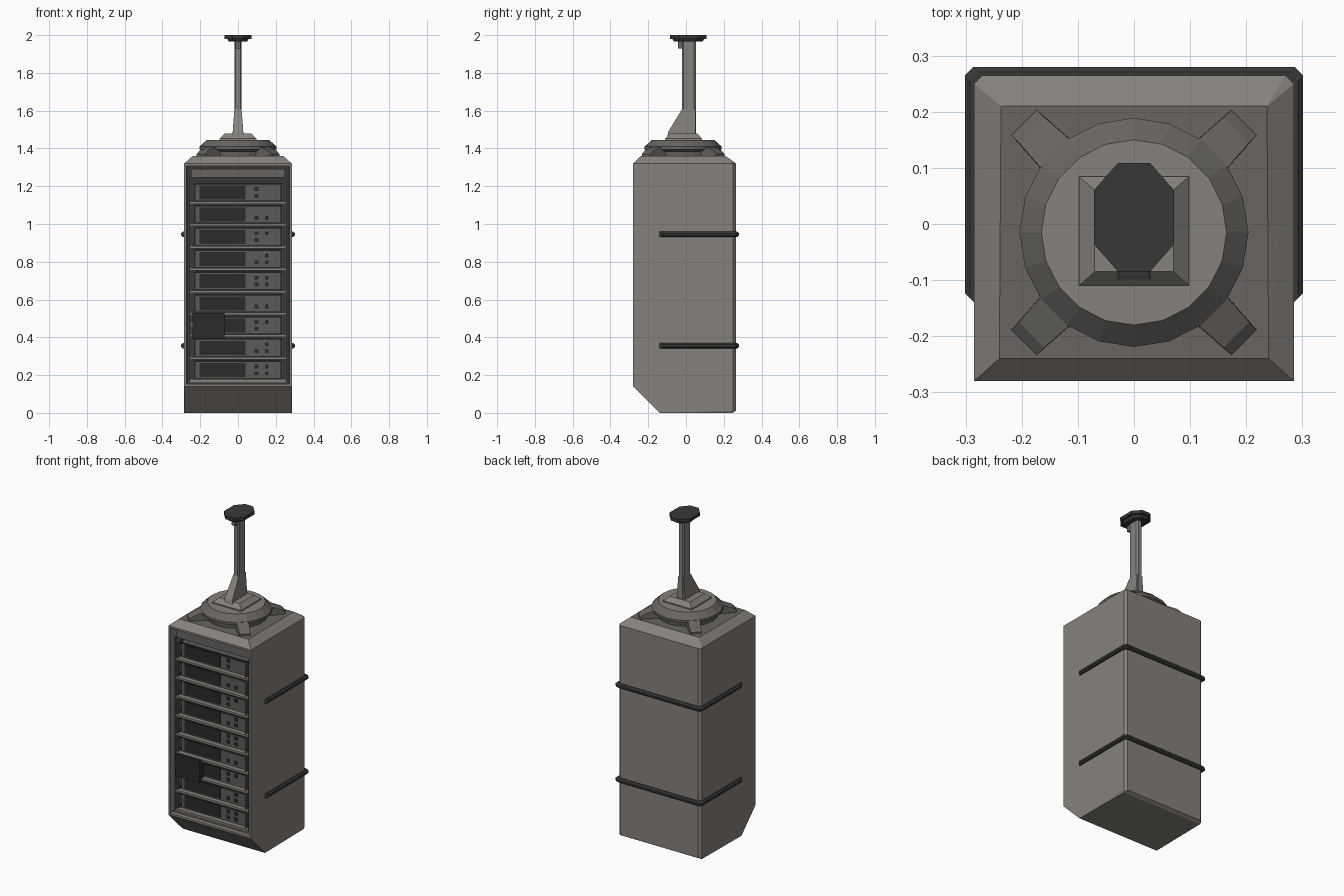
import bpy, bmesh, math
from mathutils import Vector

if "Cube" in bpy.data.objects:
    bpy.data.objects.remove(bpy.data.objects["Cube"])


def material(name, r, g, b):
    m = bpy.data.materials.new(name)
    m.diffuse_color = (r, g, b, 1)
    m.use_nodes = True
    m.node_tree.nodes["Principled BSDF"].inputs["Base Color"].default_value = m.diffuse_color
    return m


BODY = material("warm grey paint", 0.24, 0.222, 0.202)
MID = material("worn grey metal", 0.14, 0.13, 0.12)
PANEL = material("server grey", 0.11, 0.104, 0.098)
DARK = material("dark rubber", 0.04, 0.039, 0.038)
BLACK = material("near black", 0.024, 0.024, 0.024)


def finish(name, bm, *mats):
    bmesh.ops.recalc_face_normals(bm, faces=bm.faces)
    me = bpy.data.meshes.new(name)
    bm.to_mesh(me)
    bm.free()
    for m in mats:
        me.materials.append(m)
    ob = bpy.data.objects.new(name, me)
    bpy.context.collection.objects.link(ob)
    return ob


def hull_bm(points):
    bm = bmesh.new()
    for p in points:
        bm.verts.new(p)
    bmesh.ops.convex_hull(bm, input=bm.verts)
    bmesh.ops.dissolve_limit(bm, angle_limit=0.01, verts=bm.verts, edges=bm.edges)
    return bm


def hull(name, points, mat):
    return finish(name, hull_bm(points), mat)


def box(name, x0, x1, y0, y1, z0, z1, mat):
    return hull(name, [(x, y, z) for x in (x0, x1) for y in (y0, y1) for z in (z0, z1)], mat)


def both(points):
    return [(s * x, y, z) for x, y, z in points for s in (-1, 1)]


# cabinet shell: chamfered block with a recessed front opening
bm = hull_bm(both([(.285, -.28, .14), (.285, -.28, 1.32), (.285, -.14, 0),
                   (.285, .25, .012), (.27, .265, .012), (.28, .245, 0),
                   (.285, .25, 1.32), (.27, .265, 1.32),
                   (.24, -.24, 1.36), (.237, .21, 1.36)]))
bm.normal_update()
front = min(bm.faces, key=lambda f: f.normal.y)
bmesh.ops.inset_region(bm, faces=[front], thickness=.017)
bmesh.ops.inset_region(bm, faces=[front], thickness=.003)
bmesh.ops.translate(bm, verts=front.verts, vec=(0, .08, 0))
bm.normal_update()
front.material_index = 1
for f in bm.faces:
    if f.normal.z > .99 and f.calc_center_median().z > 1.35:
        f.material_index = 2
finish("cabinet", bm, BODY, DARK, MID)

# header panel and side rails in the opening
box("header_panel", -.25, .25, -.25, -.2, 1.245, 1.292, MID)
box("sill_bar", -.262, .262, -.262, -.2, .157, .166, BODY)
for s in (-1, 1):
    a, b = sorted((s * .25, s * .257))
    box("side_rail", a, b, -.255, -.2, .165, 1.245, MID)

# nine rack units
for i in range(9):
    z = .228 + .1175 * i
    box("rack_unit", -.228, .228, -.232, -.2, z - .046, z + .05, PANEL)
    box("unit_shelf", -.25, .25, -.256, -.2, z - .062, z - .049, BODY)
    box("unit_dark_panel", -.205, .04, -.237, -.23, z - .038, z + .036, BLACK)
    box("unit_grey_panel", .048, .215, -.237, -.23, z - .038, z + .036, PANEL)
    box("unit_top_strip", -.225, .225, -.24, -.23, z + .042, z + .05, DARK)
    for s in (-1, 1):
        a, b = sorted((s * .229, s * .239))
        box("unit_handle", a, b, -.26, -.25, z - .04, z + .045, MID)
        for dz in (-.04, .035):
            box("handle_mount", a, b, -.25, -.2, z + dz, z + dz + .01, DARK)
    for j, x in enumerate((.098, .152)):
        for k, dz in enumerate((-.018, .018)):
            if (i * (j + 2) + j + k) % 4 < 3 and not (j and i > 7):
                box("unit_button", x - .01, x + .01, -.241, -.236,
                    z + dz - .01, z + dz + .01, BLACK)

# dark display box hung in front of the rack
box("display_box", -.24, -.072, -.275, -.235, .392, .53, BLACK)
box("display_hinge", -.252, -.24, -.268, -.24, .45, .48, MID)


# straps wrapping the back
def strap_path(o):
    x, y = .283 + o, .262 + o
    half = [(x, -.142 + o), (x, y - .015), (x - .015, y)]
    return half + [(-a, b) for a, b in reversed(half)]


for zc in (.945, .355):
    bm = bmesh.new()
    rings = []
    for o, dz in ((-.006, -.014), (.009, -.014), (.018, -.006),
                  (.018, .006), (.009, .014), (-.006, .014)):
        rings.append([bm.verts.new((x, y, zc + dz)) for x, y in strap_path(o)])
    n = len(rings)
    for i in range(n):
        a, b = rings[i], rings[(i + 1) % n]
        for k in range(len(a) - 1):
            bm.faces.new((a[k], a[k + 1], b[k + 1], b[k]))
    for k in (0, -1):
        bm.faces.new([r[k] for r in rings])
    finish("strap", bm, DARK)

# round collar on the roof
CY, SIDES = -.015, 20
bm = bmesh.new()
rings = []
for r, z in ((.175, 1.355), (.18, 1.385), (.204, 1.395), (.204, 1.41), (.165, 1.445)):
    rings.append([bm.verts.new((r * math.cos(2 * math.pi * k / SIDES),
                                CY + r * math.sin(2 * math.pi * k / SIDES), z))
                  for k in range(SIDES)])
for a, b in zip(rings, rings[1:]):
    for k in range(SIDES):
        j = (k + 1) % SIDES
        bm.faces.new((a[k], a[j], b[j], b[k]))
bm.faces.new(rings[-1]).material_index = 1
bm.faces.new(rings[0])
finish("roof_collar", bm, MID, BODY)

# four diagonal feet of the collar
for q in range(4):
    t = math.pi / 4 + q * math.pi / 2
    u, v = Vector((math.cos(t), math.sin(t), 0)), Vector((-math.sin(t), math.cos(t), 0))
    pts = [Vector((0, CY, z)) + u * r + v * (w * s) for s in (-1, 1)
           for r, w, z in ((.15, .04, 1.355), (.277, .032, 1.355), (.277, .032, 1.37),
                           (.258, .032, 1.387), (.20, .036, 1.409), (.15, .036, 1.409))]
    hull("collar_foot", pts, MID)

# square mast base, mast with flared gusset
hull("mast_base", both([(.098, -.11, 1.443), (.098, .085, 1.443), (.098, -.11, 1.452),
                        (.098, .085, 1.452), (.07, -.085, 1.478), (.07, .06, 1.478)]), BODY)
hull("mast_gusset", both([(.03, -.10, 1.46), (.027, -.093, 1.49), (.019, -.02, 1.61),
                          (.03, .05, 1.46), (.019, .05, 1.61)]), BODY)
hull("mast", both([(x, y, z) for z in (1.47, 1.985) for x, y in
                   ((.012, -.022), (.019, -.012), (.019, .042), (.012, .052))]), BODY)
box("mast_front_bracket", -.014, .014, -.043, -.018, 1.93, 1.98, MID)


# octagonal mast cap
def octagon(rx, ry, z):
    return both([(.4 * rx, .012 + s * ry, z) for s in (-1, 1)] +
                [(rx, .012 + s * .5 * ry, z) for s in (-1, 1)])


hull("mast_cap_underside", octagon(.048, .075, 1.965) + octagon(.058, .085, 1.982), DARK)
hull("mast_cap", octagon(.071, .097, 1.98) + octagon(.071, .097, 2.0), DARK)
